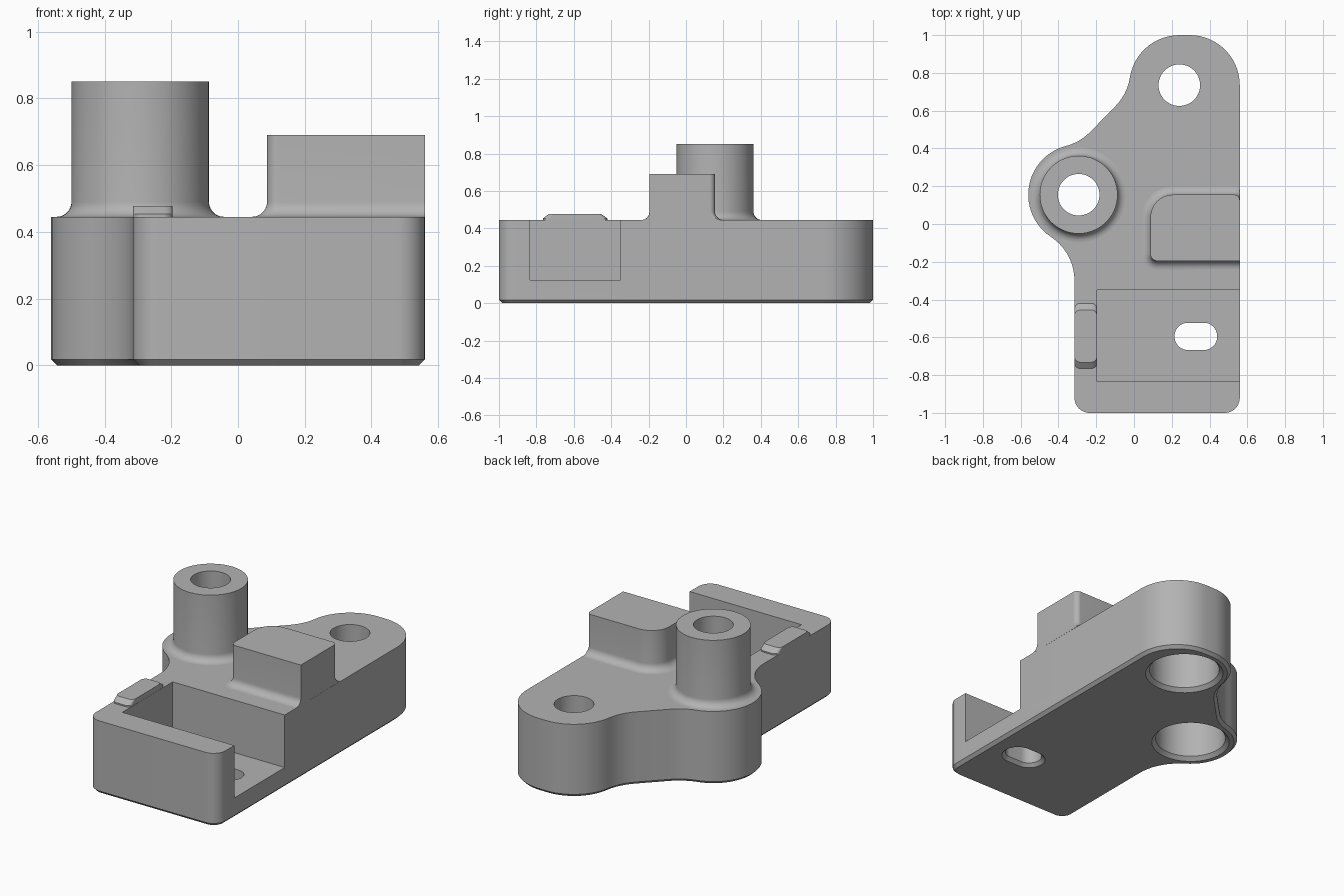
import bpy, bmesh
from math import radians, sin, cos, pi

if "Cube" in bpy.data.objects:
    bpy.data.objects.remove(bpy.data.objects["Cube"], do_unlink=True)

grey = bpy.data.materials.new("machined grey")
grey.use_nodes = True
grey.diffuse_color = (0.45, 0.45, 0.45, 1)
grey.node_tree.nodes["Principled BSDF"].inputs["Base Color"].default_value = grey.diffuse_color

TOP, SIDE, FILLET = 0.445, 0.56, 0.045


def outline(arcs, grow=0.0):
    """Points along arcs (x, y, radius, start, end); clockwise arcs are concave."""
    points = []
    for x, y, r, a, b in arcs:
        r += grow if b > a else -grow
        n = max(6, int(abs(b - a) / 6))
        for i in range(n + 1):
            t = radians(a + (b - a) * i / n)
            points.append((x + r * cos(t), y + r * sin(t)))
    return points


def rounded(x0, x1, y0, y1, radii):
    """Rounded rectangle; radii run front left, front right, back right, back left."""
    a, b, c, d = radii
    return [(x0 + a, y0 + a, a, 180, 270), (x1 - b, y0 + b, b, 270, 360),
            (x1 - c, y1 - c, c, 0, 90), (x0 + d, y1 - d, d, 90, 180)]


def circle(x, y, r):
    return rounded(x - r, x + r, y - r, y + r, [r] * 4)


def loft(name, rings, caps=True):
    """Skin through rings of (points, z)."""
    bm = bmesh.new()
    loops = [[bm.verts.new((x, y, z)) for x, y in pts] for pts, z in rings]
    for low, high in zip(loops, loops[1:]):
        for i in range(len(low)):
            bm.faces.new((low[i - 1], low[i], high[i], high[i - 1]))
    if caps:
        bm.faces.new(loops[0][::-1])
        bm.faces.new(loops[-1])
    bmesh.ops.remove_doubles(bm, verts=bm.verts, dist=0.003)
    bmesh.ops.recalc_face_normals(bm, faces=bm.faces)
    mesh = bpy.data.meshes.new(name)
    bm.to_mesh(mesh)
    bm.free()
    mesh.materials.append(grey)
    obj = bpy.data.objects.new(name, mesh)
    bpy.context.collection.objects.link(obj)
    return obj


def activate(obj):
    bpy.ops.object.select_all(action="DESELECT")
    obj.select_set(True)
    bpy.context.view_layer.objects.active = obj


def cut(obj, cutter):
    cutter.hide_render = True
    activate(obj)
    mod = obj.modifiers.new("cut", "BOOLEAN")
    mod.operation, mod.solver, mod.object = "DIFFERENCE", "EXACT", cutter
    bpy.ops.object.modifier_apply(modifier=mod.name)
    bpy.data.objects.remove(cutter, do_unlink=True)


def fillet_rings(arcs, limit=9.0):
    """Rings of a concave fillet flaring out onto the top of the base."""
    rings = []
    for i in range(8):
        t = i / 7 * pi / 2
        pts = outline(arcs, FILLET * (1 - sin(t)))
        rings.append(([(min(x, limit), y) for x, y in pts], TOP + FILLET * (1 - cos(t))))
    return rings


# Base plate with a chamfered bottom edge
lobe, boss = (0.24, 0.735), (-0.293, 0.155)
plate = [(-0.235, -0.92, 0.08, 180, 270), (0.48, -0.92, 0.08, 270, 360),
         (0.295, 0.735, 0.265, 0, 90), (*lobe, 0.265, 90, 171.1),
         (-0.298, 0.82, 0.28, -8.9, -45), (-0.431, 0.684, 0.28, -45, -75.4),
         (*boss, 0.267, 104.6, 236.6), (-0.593, -0.3, 0.278, 56.6, 0)]
base = loft("base", [(outline(plate, -0.018), 0), (outline(plate), 0.018), (outline(plate), TOP)])

# Stepped bores from below, chamfered at the rim
for x, y in (lobe, boss):
    steps = [(0.232, -0.01), (0.2, 0.022), (0.2, 0.32), (0.11, 0.32), (0.11, 0.6)]
    cut(base, loft("bore_cutter", [(outline(circle(x, y, r)), z) for r, z in steps]))

# Side-opening pocket and the slot through its floor
pocket = outline(rounded(-0.195, 0.7, -0.835, -0.35, [0] * 4))
cut(base, loft("pocket_cutter", [(pocket, 0.125), (pocket, 0.6)]))
slot = rounded(0.215, 0.44, -0.667, -0.523, [0.07] * 4)
cut(base, loft("slot_cutter", [(outline(slot, g), z) for g, z in
                               ((0.03, -0.01), (0, 0.02), (0, 0.3))]))

# Hollow post
post = circle(*boss, 0.206)
bore = outline(circle(*boss, 0.11))
tube = loft("post", fillet_rings(post) + [(outline(post), 0.85), (bore, 0.85), (bore, TOP)], caps=False)

# Raised block flush with the side
block_shape = rounded(0.087, SIDE, -0.195, 0.155, [0.035, 0, 0.03, 0.12])
block = loft("block", fillet_rings(block_shape, SIDE) + [(outline(block_shape), 0.69)])

# Small locating tab with sloped ends
tab_low = outline(rounded(-0.315, -0.196, -0.765, -0.42, [0.03] * 4))
tab_high = outline(rounded(-0.315, -0.196, -0.732, -0.455, [0.03] * 4))
tab = loft("locating_tab", [(tab_low, TOP), (tab_low, TOP + 0.008), (tab_high, 0.478)])

for part in (base, tube, block, tab):
    activate(part)
    bpy.ops.object.shade_smooth_by_angle(angle=radians(30))
